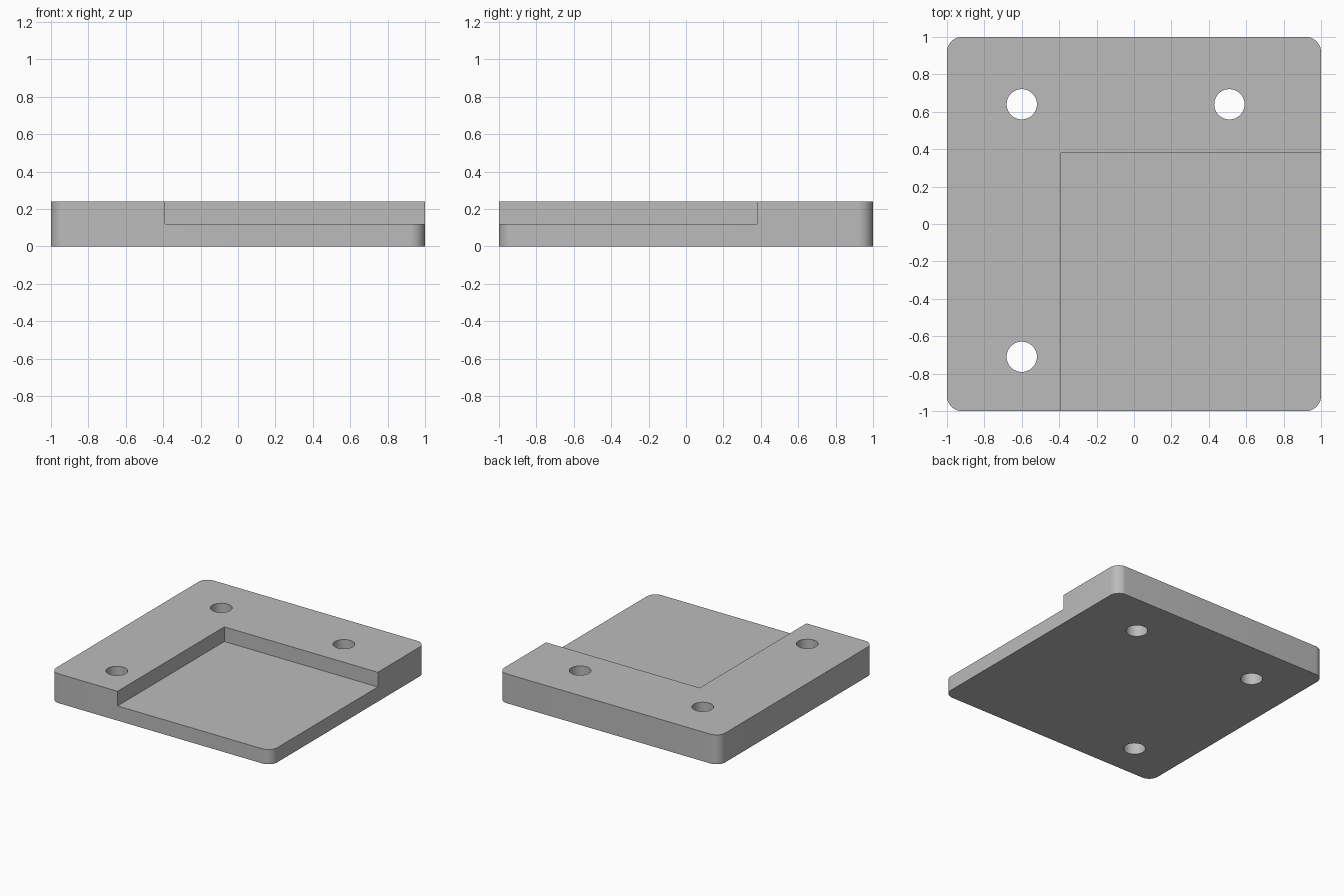
import bpy
import bmesh
import math
from mathutils import Matrix, Vector

HEIGHT = 0.24
FLOOR = 0.12
CORNER = 0.08
HOLE_RADIUS = 0.081
HOLES = [(-0.6, 0.64), (0.51, 0.64), (-0.6, -0.71)]

cube = bpy.data.objects.get("Cube")
if cube:
    bpy.data.objects.remove(cube, do_unlink=True)

grey = bpy.data.materials.new("plain grey")
grey.use_nodes = True
colour = (0.5, 0.5, 0.5, 1)
grey.diffuse_color = colour
grey.node_tree.nodes["Principled BSDF"].inputs["Base Color"].default_value = colour


def make_object(name, bm):
    mesh = bpy.data.meshes.new(name)
    bm.to_mesh(mesh)
    bm.free()
    mesh.materials.append(grey)
    obj = bpy.data.objects.new(name, mesh)
    bpy.context.collection.objects.link(obj)
    return obj


def box(low, high):
    low, high = Vector(low), Vector(high)
    bm = bmesh.new()
    place = Matrix.Translation((low + high) / 2) @ Matrix.Diagonal((*(high - low), 1))
    bmesh.ops.create_cube(bm, size=1, matrix=place)
    return bm


# Square block with rounded upright corners
bm = box((-1, -1, 0), (1, 1, HEIGHT))
upright = [e for e in bm.edges if abs(e.verts[0].co.z - e.verts[1].co.z) > 0.1]
bmesh.ops.bevel(bm, geom=upright, offset=CORNER, offset_type='OFFSET',
                segments=12, profile=0.5, affect='EDGES')
plate = make_object("mounting_plate", bm)

# Cutters: the open corner recess and the through holes
cutters = [make_object("recess_cutter", box((-0.39, -1.2, FLOOR), (1.2, 0.38, 0.5)))]
for x, y in HOLES:
    bm = bmesh.new()
    bmesh.ops.create_cone(bm, cap_ends=True, segments=48, radius1=HOLE_RADIUS,
                          radius2=HOLE_RADIUS, depth=1, matrix=Matrix.Translation((x, y, 0)))
    cutters.append(make_object("hole_cutter", bm))

bpy.ops.object.select_all(action='DESELECT')
plate.select_set(True)
bpy.context.view_layer.objects.active = plate
for cutter in cutters:
    cutter.hide_render = True
    cut = plate.modifiers.new("cut", 'BOOLEAN')
    cut.operation = 'DIFFERENCE'
    cut.solver = 'EXACT'
    cut.object = cutter
    bpy.ops.object.modifier_apply(modifier=cut.name)
for cutter in cutters:
    bpy.data.objects.remove(cutter, do_unlink=True)

# Smooth the round walls and keep the rims sharp
bpy.ops.object.shade_smooth_by_angle(angle=math.radians(30))
